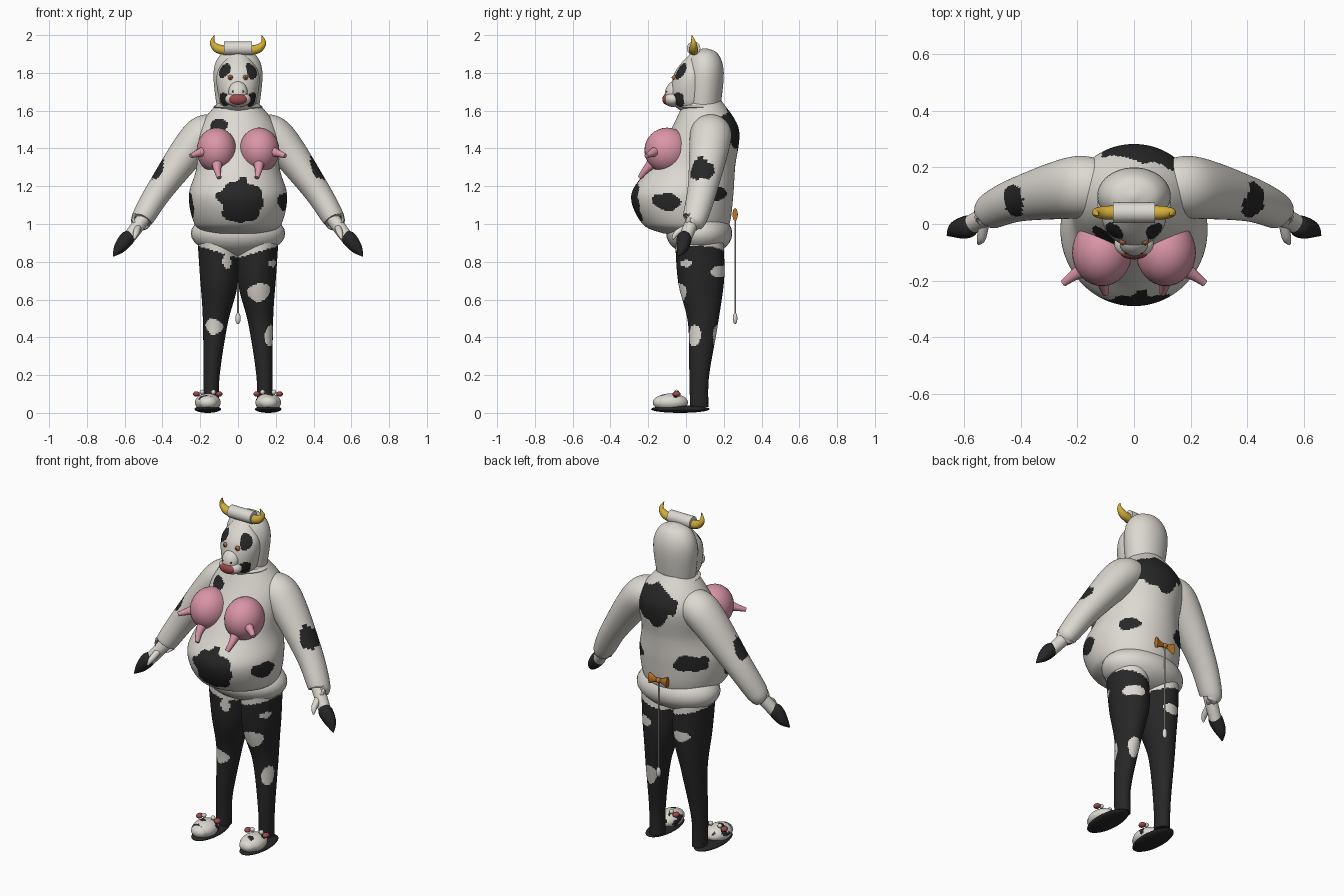
import bpy, bmesh, math
from mathutils import Vector, Matrix, noise

if "Cube" in bpy.data.objects:
    bpy.data.objects.remove(bpy.data.objects["Cube"])


def material(name, red_part, green_part, blue_part):
    colour = (red_part, green_part, blue_part, 1)
    mat = bpy.data.materials.new(name)
    mat.use_nodes = True
    mat.diffuse_color = colour
    shader = next(n for n in mat.node_tree.nodes if n.type == "BSDF_PRINCIPLED")
    shader.inputs["Base Color"].default_value = colour
    return mat


cream = material("cream cloth", .72, .69, .64)
black = material("black cloth", .02, .02, .02)
pink = material("pink rubber", .7, .3, .39)
yellow = material("horn yellow", .65, .42, .04)
red = material("lip red", .33, .07, .07)
orange = material("bow orange", .5, .18, .02)
amber = material("eye amber", .4, .15, .05)


def spotted(spots):
    """Rule that is true inside wobbly spots given as x, y, z, width, height."""
    def rule(point):
        wobble = 1 + .3 * noise.noise(point * 16)
        for x, y, z, width, height in spots:
            offset = point - Vector((x, y, z))
            if math.hypot(offset.x / width, offset.y / width, offset.z / height) < wobble:
                return True
        return False
    return rule


def blotchy(point):
    """Rule for small scattered blotches."""
    return noise.noise(point * 25) > .3


def finish(name, bm, mat, spot_mat=None, rule=None):
    """Turn a bmesh into a smooth object; the rule picks faces of the second colour."""
    bmesh.ops.recalc_face_normals(bm, faces=bm.faces)
    if rule:
        for face in bm.faces:
            face.material_index = int(rule(face.calc_center_median()))
    mesh = bpy.data.meshes.new(name)
    bm.to_mesh(mesh)
    bm.free()
    mesh.materials.append(mat)
    if spot_mat:
        mesh.materials.append(spot_mat)
    part = bpy.data.objects.new(name, mesh)
    bpy.context.collection.objects.link(part)
    bpy.ops.object.select_all(action="DESELECT")
    part.select_set(True)
    bpy.context.view_layer.objects.active = part
    bpy.ops.object.shade_smooth_by_angle(angle=math.radians(50))


def spline(keys, steps):
    """Smooth samples through the keys, with tangents from their neighbours."""
    last = len(keys) - 1
    slopes = [(keys[min(i + 1, last)] - keys[max(i - 1, 0)]) / 2 for i in range(last + 1)]
    samples = []
    for start, end, leave, arrive in zip(keys, keys[1:], slopes, slopes[1:]):
        for i in range(steps):
            t = i / steps
            ease = t * t * (3 - 2 * t)
            bend = t * (1 - t)
            samples.append(start.lerp(end, ease) + leave * bend * (1 - t) - arrive * bend * t)
    return samples + [keys[-1]]


def tube(name, mat, keys, side=1, deep=1, steps=6, segments=24, level=False, **paint):
    """Loft of ellipses; each key is x, y, z, radius and optionally a depth radius."""
    full = [Vector(key if len(key) > 4 else (*key, key[3] * deep)) for key in keys]
    points = spline(full, steps)
    bm = bmesh.new()
    rings = []
    for i, point in enumerate(points):
        before, after = points[max(i - 1, 0)], points[min(i + 1, len(points) - 1)]
        along = Vector((0, 0, 1)) if level else (after.xyz - before.xyz).normalized()
        across = Vector((0, 1, 0)).cross(along).normalized()
        depth = along.cross(across)
        ring = []
        for j in range(segments):
            angle = math.tau * j / segments
            spot = point.xyz + across * math.cos(angle) * point[3]
            spot += depth * math.sin(angle) * point[4]
            spot.x *= side
            ring.append(bm.verts.new(spot))
        rings.append(ring)
    for lower, upper in zip(rings, rings[1:]):
        for j in range(segments):
            bm.faces.new((lower[j - 1], lower[j], upper[j], upper[j - 1]))
    bm.faces.new(rings[0])
    bm.faces.new(rings[-1])
    finish(name, bm, mat, **paint)


def body(name, mat, profile, **options):
    """Upright loft; each profile row is height, centre y, half width, half depth."""
    keys = [(0, y, z, width, depth) for z, y, width, depth in profile]
    tube(name, mat, keys, level=True, **options)


def ball(name, mat, centre, *radii, side=1, tilt=0, segments=32, **paint):
    """Ellipsoid from one radius or three."""
    x, y, z = centre
    size = radii if len(radii) > 1 else radii * 3
    bm = bmesh.new()
    bmesh.ops.create_uvsphere(bm, u_segments=segments, v_segments=segments // 2, radius=1)
    place = Matrix.Translation((x * side, y, z)) @ Matrix.Rotation(tilt, 4, "X")
    bm.transform(place @ Matrix.Diagonal((*size, 1)))
    finish(name, bm, mat, **paint)


# Torso with round belly, collar and shorts
body_spots = [(.02, -.28, 1.12, .12, .12), (-.11, -.06, 1.53, .06, .04),
              (.05, .27, 1.5, .15, .12), (.26, -.1, 1.12, .08, .05),
              (.2, .2, 1.16, .07, .04), (-.17, .2, 1.16, .1, .05), (-.26, -.06, 1.1, .07, .06)]
body("torso", cream, [(.95, .03, .16, .15), (1, 0, .23, .23), (1.15, -.02, .26, .27),
                      (1.3, .03, .22, .23), (1.5, .1, .21, .18), (1.65, .09, .1, .1)],
     steps=22, segments=160, spot_mat=black, rule=spotted(body_spots))
ball("collar", cream, (0, .08, 1.62), .13, .12, .02)
ball("shorts", cream, (0, .07, .95), .25, .175, .12)

# Hood, face, snout and lips
body("hood", cream, [(1.6, .09, .11, .09), (1.8, .1, .13, .1), (1.9, .1, .09, .07),
                     (1.93, .1, .01, .01)], segments=48)
face_spots = [(x, -.04, z, .04, height) for x in (-.08, .08)
              for z, height in ((1.83, .06), (1.66, .04))]
body("face", cream, [(1.6, .03, .07, .06), (1.66, .03, .1, .11), (1.8, .03, .11, .09),
                     (1.91, .05, .03, .02)],
     steps=20, segments=96, spot_mat=black, rule=spotted(face_spots))
ball("snout", cream, (0, -.07, 1.7), .05, .04, .06, tilt=-.35)
ball("muzzle", cream, (0, -.07, 1.66), .07, .05, .04)
ball("lips", red, (0, -.1, 1.66), .05, .025, .03)

# Roll on the forehead
tube("forehead_roll", cream, [(-.075, .04, 1.93, .036), (.075, .04, 1.93, .036)])

leg_patches = {
    1: [(.11, -.02, .64, .06, .05), (.19, -.01, .79, .04, .02), (.18, .04, .41, .04, .05),
        (.15, .18, .75, .06, .03), (.13, .17, .41, .04, .06)],
    -1: [(-.13, .01, .46, .05, .04), (-.05, -.05, .8, .03, .04), (-.1, .19, .72, .05, .03)],
}

for side, tag in ((1, "left_"), (-1, "right_")):
    # Horns, eyes and nostrils
    tube(tag + "horn", yellow, [(.07, .04, 1.92, .025), (.11, .04, 1.93, .023),
                                (.135, .04, 1.96, .014), (.125, .03, 2, .002)], side)
    ball(tag + "eye", amber, (.04, -.06, 1.775), .014, side=side)
    ball(tag + "pupil", black, (.04, -.07, 1.775), .006, side=side)
    ball(tag + "nostril", black, (.025, -.1, 1.7), .007, side=side)

    # Sleeves
    tube(tag + "sleeve", cream, [(.1, .12, 1.48, .08), (.2, .13, 1.46, .1), (.4, .09, 1.2, .073),
                                 (.5, .05, 1.04, .06), (.51, .04, 1.02, .05)],
         side, deep=1.1, steps=20, segments=72, spot_mat=black,
         rule=spotted([(.45 * side, .08, 1.3, .07, .07)]))

    # Hands with hoof tips and thumbs
    tube(tag + "hand", cream, [(.5, .04, 1.03, .037), (.59, -.01, .91, .033)], side)
    tube(tag + "hoof", black, [(.57, 0, .94, .03), (.59, -.01, .92, .04), (.63, -.02, .87, .03),
                               (.66, -.04, .83, .003)], side)
    tube(tag + "thumb", cream, [(.53, 0, .98, .018), (.54, -.05, .95, .016),
                                (.55, -.07, .92, .005)], side)

    # Udder chest with two teats each
    ball(tag + "udder", pink, (.113, -.1, 1.39), .106, .12, .12, side=side, tilt=.2)
    tube(tag + "front_teat", pink, [(.11, -.16, 1.34, .035), (.11, -.21, 1.29, .02),
                                    (.1, -.245, 1.245, .012)], side)
    tube(tag + "outer_teat", pink, [(.16, -.15, 1.39, .035), (.21, -.18, 1.375, .02),
                                    (.25, -.21, 1.36, .012)], side)

    # Stockings, cream above a slanted hem
    patch = spotted(leg_patches[side])
    tube(tag + "leg", black, [(.11, .07, .93, .105), (.1, .08, .7, .1), (.12, .09, .48, .066),
                              (.14, .07, .2, .043), (.14, .07, .03, .04)],
         side, deep=1.22, steps=30, segments=72, spot_mat=cream,
         rule=lambda point: patch(point) or point.z > .82 + .3 * abs(point.x))

    # Slippers shaped like small animal heads
    ball(tag + "sole", black, (.16, -.03, .02), .07, .155, .02, side=side)
    ball(tag + "slipper", cream, (.16, -.08, .055), .068, .09, .048, side=side, segments=64,
         spot_mat=black, rule=blotchy)
    ball(tag + "slipper_nose", cream, (.16, -.135, .055), .05, .04, .035, side=side)
    for ear_side, ear_tag in ((1, "outer_"), (-1, "inner_")):
        ball(tag + ear_tag + "slipper_ear", red, (.16 + .06 * ear_side, -.05, .1),
             .018, .022, .014, side=side)
        ball(tag + ear_tag + "slipper_horn", cream, (.16 + .03 * ear_side, -.05, .11),
             .013, side=side)

# Tail with tassel and bow
tube("tail", cream, [(0, .26, 1.05, .004), (0, .26, .5, .004)])
ball("tail_tassel", cream, (0, .26, .5), .014, .012, .03)
tube("tail_bow", orange, [(-.06, .26, 1.05, .034), (0, .26, 1.05, .01), (.06, .26, 1.05, .034)],
     deep=.4)
ball("bow_knot", orange, (0, .26, 1.05), .015)
